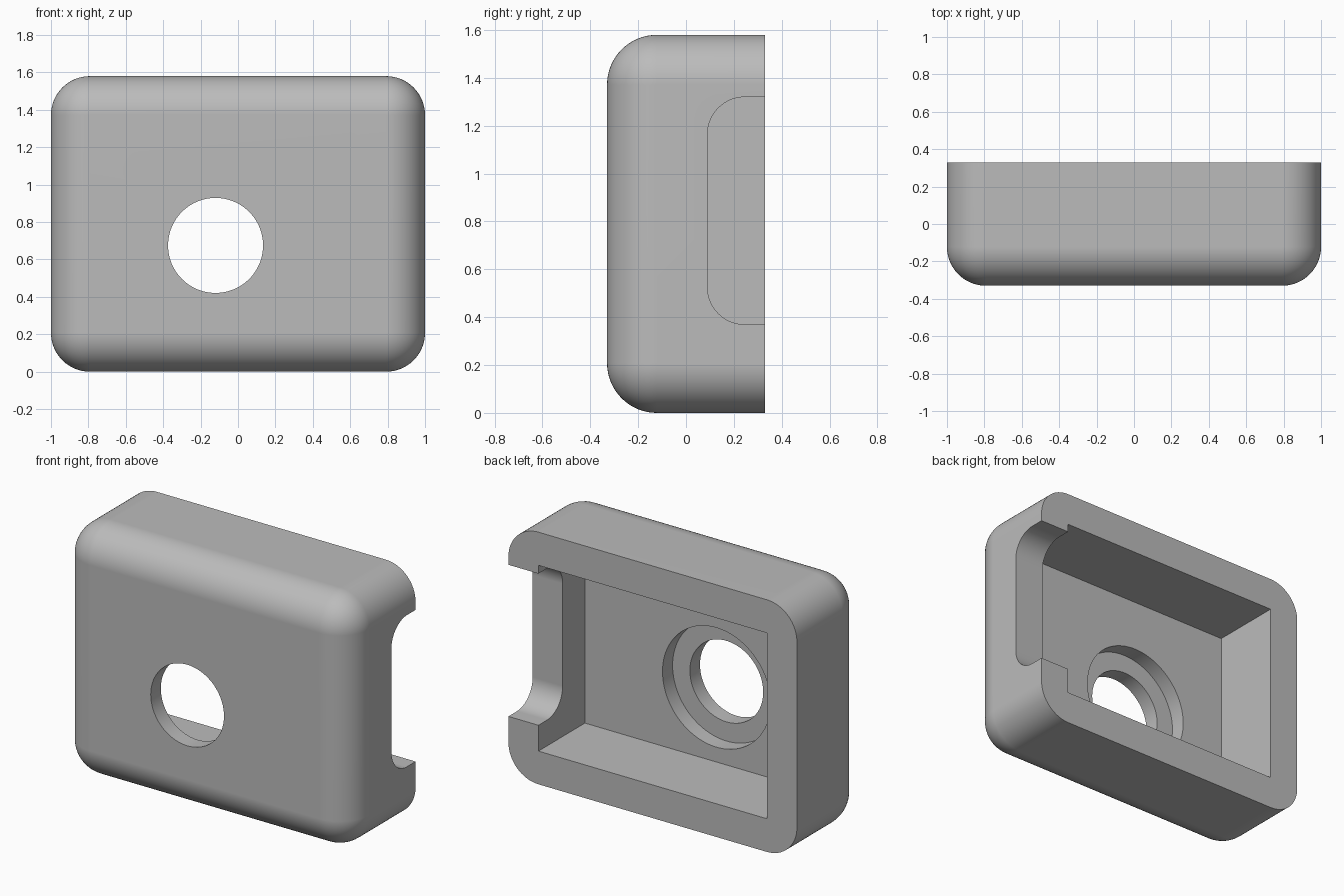
import bpy, bmesh, math
from mathutils import Matrix, Vector

if "Cube" in bpy.data.objects:
    bpy.data.objects.remove(bpy.data.objects["Cube"])

HALF_Y, HEIGHT, WALL, FILLET = 0.33, 1.58, 0.208, 0.208
FLOOR_Y = -0.13
HOLE_X, HOLE_Z = -0.12, 0.675

grey = bpy.data.materials.new("plain grey")
grey.use_nodes = True
colour = (0.5, 0.5, 0.5, 1)
grey.diffuse_color = colour
grey.node_tree.nodes["Principled BSDF"].inputs["Base Color"].default_value = colour


def add_object(name, bm):
    mesh = bpy.data.meshes.new(name)
    bmesh.ops.recalc_face_normals(bm, faces=bm.faces)
    bm.to_mesh(mesh)
    bm.free()
    mesh.materials.append(grey)
    obj = bpy.data.objects.new(name, mesh)
    bpy.context.collection.objects.link(obj)
    return obj


def rounded_box(name, low, high, radius=0, pick=None):
    """Box between two corners; edges chosen by pick(a, b) are rounded."""
    low, high = Vector(low), Vector(high)
    scale = Matrix.Diagonal(high - low)
    bm = bmesh.new()
    bmesh.ops.create_cube(bm, size=1)
    for v in bm.verts:
        v.co = (low + high) / 2 + scale @ v.co
    if pick:
        edges = [e for e in bm.edges if pick(e.verts[0].co, e.verts[1].co)]
        bmesh.ops.bevel(bm, geom=edges, offset=radius, offset_type='OFFSET',
                        segments=16, profile=0.5, affect='EDGES')
    return add_object(name, bm)


def bore(name, radius, y0, y1):
    bm = bmesh.new()
    place = Matrix.Translation((HOLE_X, (y0 + y1) / 2, HOLE_Z))
    bmesh.ops.create_cone(bm, cap_ends=True, segments=96, radius1=radius,
                          radius2=radius, depth=y1 - y0,
                          matrix=place @ Matrix.Rotation(math.pi / 2, 4, 'X'))
    return add_object(name, bm)


# Outer shell, every edge rounded except the open back rim
shell = rounded_box("housing", (-1, -HALF_Y, 0), (1, HALF_Y, HEIGHT), FILLET,
                    lambda a, b: min(a.y, b.y) < 0)

# Cavity, round window with counterbore, and rounded side notch
cutters = [
    rounded_box("cavity_cutter", (WALL - 1, FLOOR_Y, WALL),
                (1 - WALL, 0.6, HEIGHT - WALL)),
    bore("counterbore_cutter", 0.374, FLOOR_Y - 0.1, 0.1),
    bore("window_cutter", 0.254, -0.6, 0.05),
    rounded_box("notch_cutter", (0.6, 0.09, 0.37), (1.2, 0.6, 1.32), 0.155,
                lambda a, b: max(a.y, b.y) < 0.2 and abs(a.x - b.x) > 0.1),
]

bpy.context.view_layer.objects.active = shell
for cutter in cutters:
    mod = shell.modifiers.new(cutter.name, 'BOOLEAN')
    mod.operation, mod.solver, mod.object = 'DIFFERENCE', 'EXACT', cutter
    bpy.ops.object.modifier_apply(modifier=mod.name)
    bpy.data.objects.remove(cutter)

# Smooth fillets and bores, crisp edges and flat panels
bpy.ops.object.select_all(action='DESELECT')
shell.select_set(True)
bpy.ops.object.shade_smooth_by_angle(angle=math.radians(30))
weighted = shell.modifiers.new("flat panel normals", 'WEIGHTED_NORMAL')
weighted.keep_sharp = True
